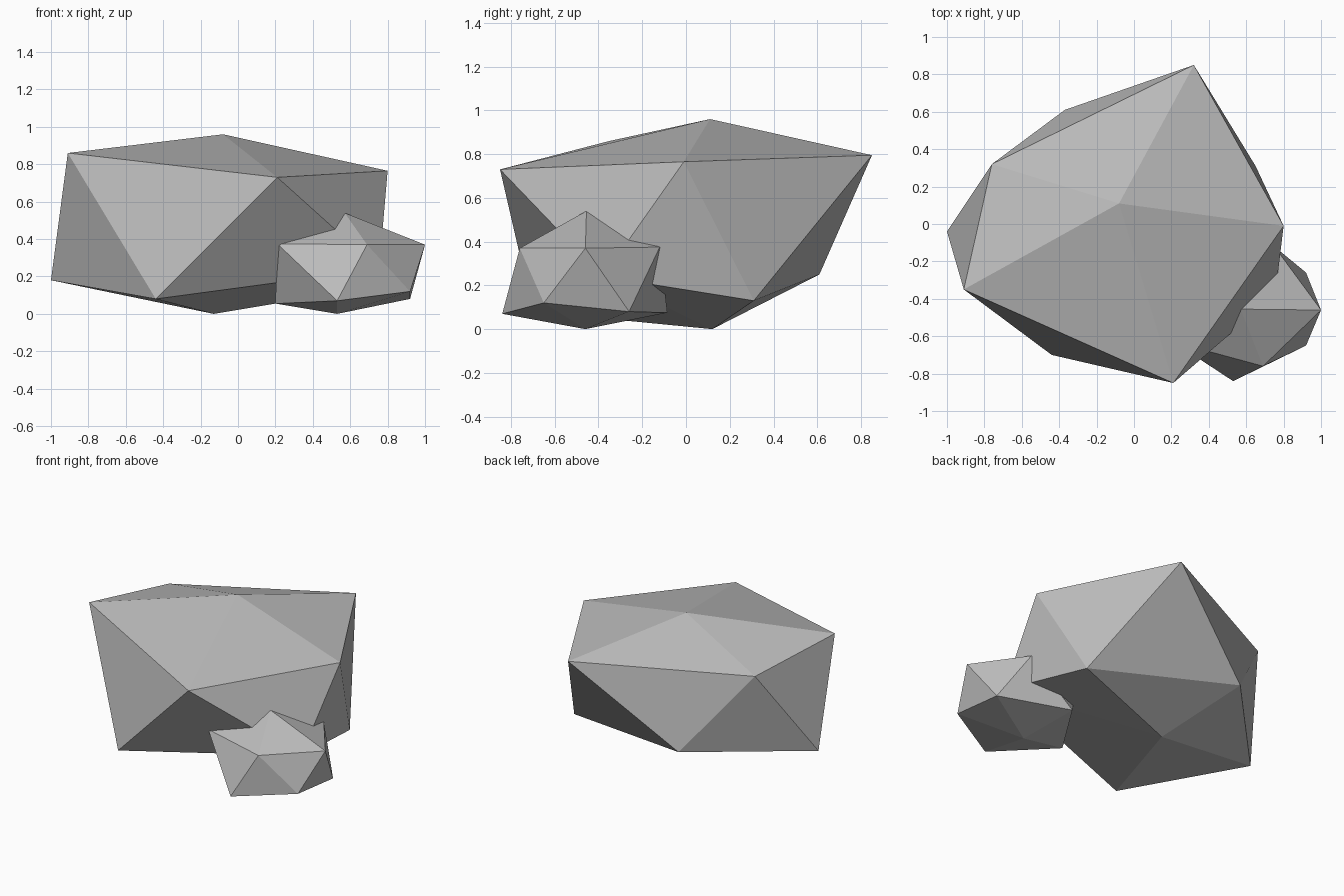
import bpy

if "Cube" in bpy.data.objects:
    bpy.data.objects.remove(bpy.data.objects["Cube"])

stone = bpy.data.materials.new("grey_stone")
stone.diffuse_color = (0.5, 0.5, 0.5, 1.0)
stone.use_nodes = True
stone.node_tree.nodes["Principled BSDF"].inputs["Base Color"].default_value = stone.diffuse_color


def make_rock(name, top, upper, lower, bottom):
    """Faceted rock: two staggered rings of five corners, closed by a top and a bottom point.
    Rings run counter-clockwise; lower[i] sits between upper[i] and upper[i + 1]."""
    verts = [top] + upper + lower + [bottom]
    faces = []
    for i in range(5):
        j = (i + 1) % 5
        u0, u1, l0, l1 = 1 + i, 1 + j, 6 + i, 6 + j
        faces += [(0, u0, u1), (u0, l0, u1), (u1, l0, l1), (11, l1, l0)]
    mesh = bpy.data.meshes.new(name)
    mesh.from_pydata(verts, [], faces)
    mesh.materials.append(stone)
    mesh.update()
    rock = bpy.data.objects.new(name, mesh)
    bpy.context.collection.objects.link(rock)
    return rock


# Large flat-topped boulder
make_rock(
    "large_boulder",
    top=(-0.08, 0.11, 0.96),
    upper=[(-0.91, -0.35, 0.86), (0.21, -0.85, 0.73), (0.80, -0.01, 0.765),
           (0.32, 0.85, 0.795), (-0.76, 0.32, 0.775)],
    lower=[(-0.44, -0.70, 0.08), (0.755, -0.38, 0.24), (0.65, 0.31, 0.13),
           (-0.37, 0.61, 0.25), (-1.0, -0.04, 0.18)],
    bottom=(-0.13, 0.12, 0.0),
)

# Small rock leaning into the boulder's front right side
make_rock(
    "small_rock",
    top=(0.57, -0.455, 0.54),
    upper=[(0.21, -0.63, 0.375), (0.69, -0.76, 0.37), (1.0, -0.46, 0.37),
           (0.75, -0.12, 0.375), (0.27, -0.25, 0.37)],
    lower=[(0.53, -0.84, 0.07), (0.92, -0.65, 0.12), (0.92, -0.26, 0.08),
           (0.44, -0.085, 0.075), (0.20, -0.47, 0.055)],
    bottom=(0.53, -0.46, 0.0),
)
